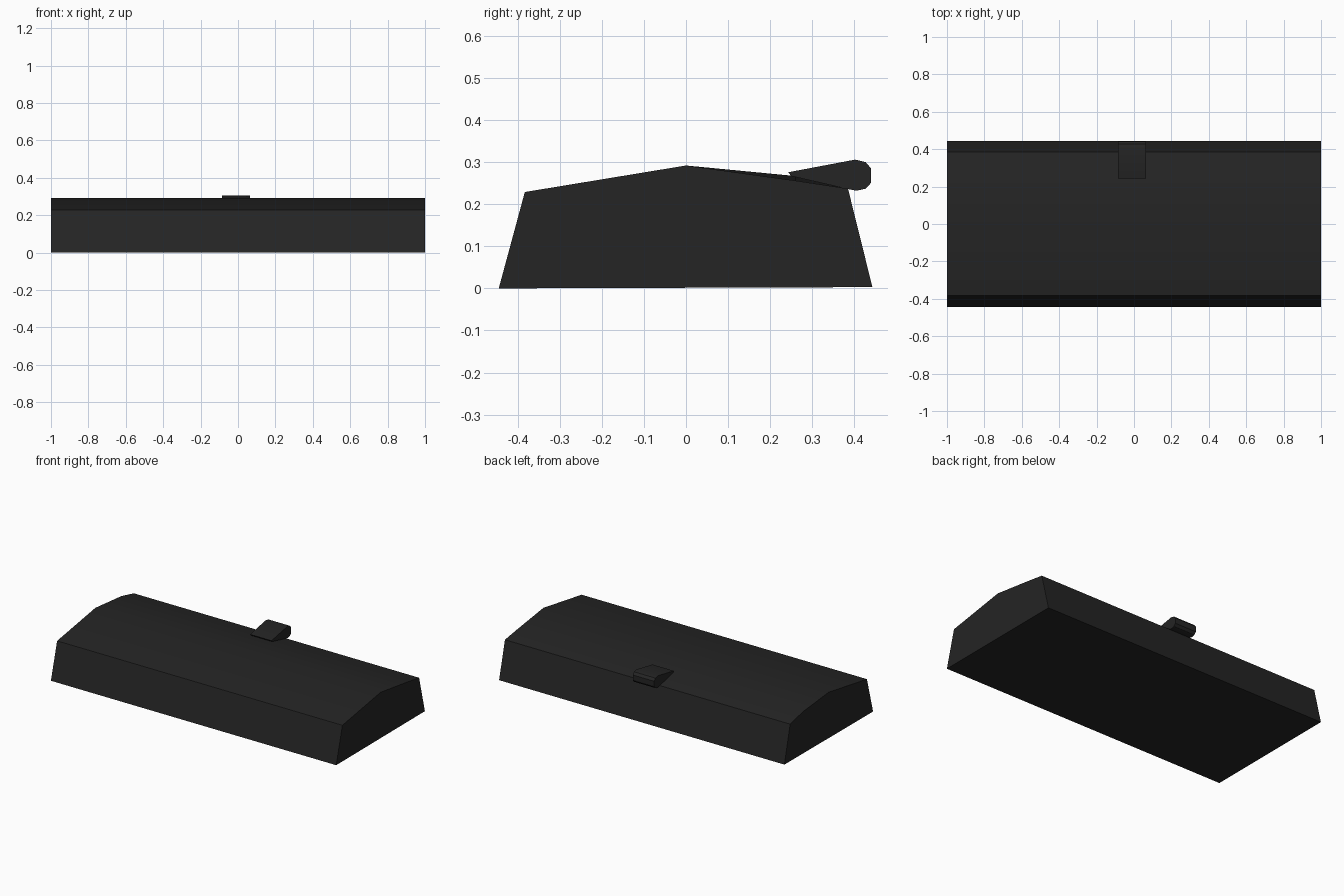
import bpy
import bmesh
import math

default = bpy.data.objects.get("Cube")
if default:
    bpy.data.objects.remove(default, do_unlink=True)

black = bpy.data.materials.new("matte_black")
black.use_nodes = True
colour = (0.018, 0.018, 0.018, 1)
black.diffuse_color = colour
bsdf = black.node_tree.nodes["Principled BSDF"]
bsdf.inputs["Base Color"].default_value = colour
bsdf.inputs["Roughness"].default_value = 0.8


def loft(name, x0, profile0, x1, profile1):
    """Join two matching (y, z) profiles into a closed prism along x."""
    bm = bmesh.new()
    a = [bm.verts.new((x0, y, z)) for y, z in profile0]
    b = [bm.verts.new((x1, y, z)) for y, z in profile1]
    bm.faces.new(a)
    bm.faces.new(b[::-1])
    n = len(a)
    for i in range(n):
        j = (i + 1) % n
        bm.faces.new((a[j], a[i], b[i], b[j]))
    bmesh.ops.recalc_face_normals(bm, faces=bm.faces[:])
    mesh = bpy.data.meshes.new(name)
    bm.to_mesh(mesh)
    bm.free()
    mesh.materials.append(black)
    obj = bpy.data.objects.new(name, mesh)
    bpy.context.collection.objects.link(obj)
    bpy.ops.object.select_all(action='DESELECT')
    obj.select_set(True)
    bpy.context.view_layer.objects.active = obj
    bpy.ops.object.shade_smooth_by_angle(angle=math.radians(30))
    return obj


# Long case with sloping sides and a shallow ridged top, slightly fuller at one end
def case_profile(back_bulge):
    return [(-0.445, 0), (-0.383, 0.229), (0, 0.292),
            (0.26, back_bulge), (0.385, 0.237), (0.443, 0.003)]


loft("case_body", -1, case_profile(0.267), 1, case_profile(0.256))

# Wedge-shaped clasp with a rounded grip overhanging the back edge
clasp = [(0.243, 0.276), (0.25, 0.267), (0.385, 0.236), (0.405, 0.232),
         (0.427, 0.237), (0.44, 0.251), (0.44, 0.285), (0.427, 0.3), (0.402, 0.306)]
loft("clasp", -0.085, clasp, 0.065, clasp)
